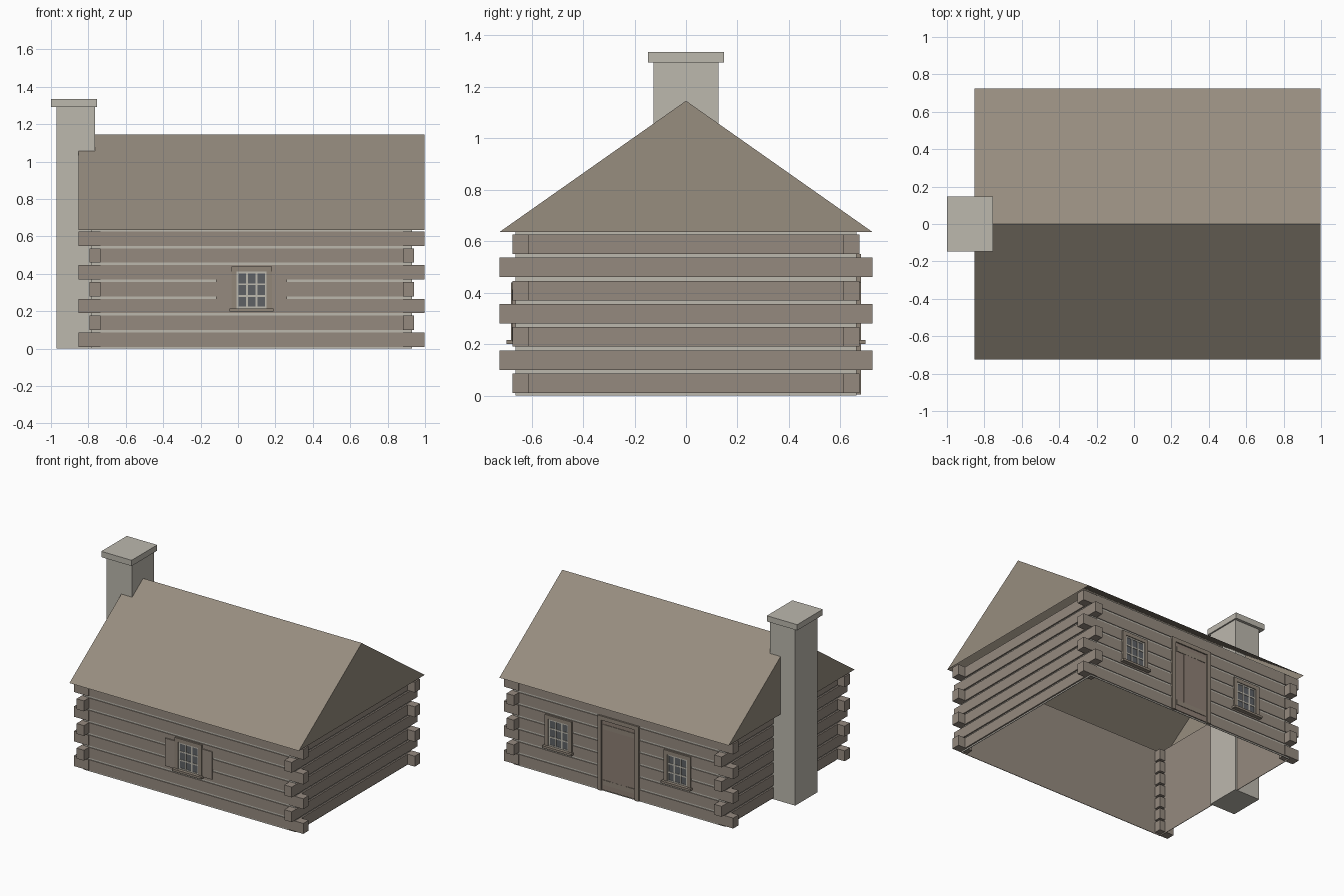
import bpy
import bmesh
from mathutils import Vector

if "Cube" in bpy.data.objects:
    bpy.data.objects.remove(bpy.data.objects["Cube"])


def material(name, rgb):
    """Flat colour from 0-255 display values, stored as linear."""
    lin = [((c / 255 + 0.055) / 1.055) ** 2.4 for c in rgb]
    m = bpy.data.materials.new(name)
    m.use_nodes = True
    m.diffuse_color = (*lin, 1)
    m.node_tree.nodes["Principled BSDF"].inputs["Base Color"].default_value = (*lin, 1)
    return m


log_wood = material("log wood", (149, 138, 127))
shingle = material("roof shingle", (151, 141, 127))
stone = material("pale stone and mortar", (188, 184, 174))
trim_wood = material("trim wood", (145, 134, 121))
door_wood = material("door wood", (142, 128, 117))
glass = material("window glass", (94, 97, 101))


def finish(name, bm, *mats):
    mesh = bpy.data.meshes.new(name)
    bm.to_mesh(mesh)
    bm.free()
    for m in mats:
        mesh.materials.append(m)
    ob = bpy.data.objects.new(name, mesh)
    bpy.context.collection.objects.link(ob)
    return ob


def boxes(name, mat, spans):
    """One object from boxes, each given as x, y and z ranges."""
    bm = bmesh.new()
    for span in spans:
        lo, hi = (Vector(f(r) for r in span) for f in (min, max))
        cube = bmesh.ops.create_cube(bm, size=1)["verts"]
        bmesh.ops.scale(bm, vec=hi - lo, verts=cube)
        bmesh.ops.translate(bm, vec=(lo + hi) / 2, verts=cube)
    return finish(name, bm, mat)


# Main dimensions
MID = 0.073                    # middle of the cabin along x
WX, WY, EAVE = 0.856, 0.663, 0.635
RX, RY, RIDGE = 0.925, 0.725, 1.145
ROWS = [(0.01 + 0.09 * k, 0.086 + 0.09 * k) for k in range(7)]


# Walls: mortar outside, wood inside, open above and below
bm = bmesh.new()
rings = []
for inset, z in ((0, EAVE), (0, 0), (0.004, 0), (0.004, EAVE)):
    rings.append([bm.verts.new((MID + sx * (WX - inset), sy * (WY - inset), z))
                  for sx, sy in ((-1, -1), (1, -1), (1, 1), (-1, 1))])
for r in range(3):
    for i in range(4):
        j = (i + 1) % 4
        f = bm.faces.new((rings[r][i], rings[r + 1][i], rings[r + 1][j], rings[r][j]))
        f.material_index = 1 if r == 2 else 0
finish("wall_shell", bm, stone, log_wood)

# Log faces on the four walls
for s, label in ((-1, "front"), (1, "back")):
    boxes(label + "_logs", log_wood,
          [((MID - WX, MID + WX), (s * 0.66, s * 0.668), z) for z in ROWS])
for s, label in ((-1, "right"), (1, "left")):
    boxes(label + "_logs", log_wood,
          [((MID + s * 0.853, MID + s * 0.867), (-WY, WY), z) for z in ROWS])

# Corner log ends, alternating direction by row
ends = []
for sx in (-1, 1):
    for sy in (-1, 1):
        for k, z in enumerate(ROWS):
            out_x, out_y = (0.868, RY) if k % 2 else (RX, 0.673)
            ends.append(((MID + sx * 0.808, MID + sx * out_x),
                         (sy * 0.611, sy * out_y), z))
boxes("corner_log_ends", log_wood, ends)

# Gabled roof, hollow underneath
bm = bmesh.new()
left, right = ([bm.verts.new((MID + s * RX, y, z))
                for y, z in ((-RY, EAVE), (0, RIDGE), (RY, EAVE))] for s in (-1, 1))
bm.faces.new((left[0], right[0], right[1], left[1]))
bm.faces.new((left[1], right[1], right[2], left[2]))
bm.faces.new(right)
bm.faces.new(left[::-1])
finish("roof", bm, shingle)

# Chimney
boxes("chimney_shaft", stone, [((-0.97, -0.765), (-0.127, 0.127), (0, 1.3))])
boxes("chimney_cap", stone, [((-1.0, -0.755), (-0.147, 0.147), (1.293, 1.335))])


def window(label, x, s):
    """Nine-pane window on the wall facing s along y."""
    w, inner, z0, z1, top = 0.108, 0.08, 0.215, 0.412, 0.44
    boxes(label + "_glass", glass,
          [((x - inner, x + inner), (s * 0.66, s * 0.670), (z0, z1))])
    bars = []
    for k in range(4):
        c = x - 0.0755 + k * 0.151 / 3
        h = z0 + 0.005 + k * (z1 - z0 - 0.01) / 3
        bars.append(((c - 0.005, c + 0.005), (s * 0.665, s * 0.673), (z0, z1)))
        bars.append(((x - inner, x + inner), (s * 0.665, s * 0.673), (h - 0.005, h + 0.005)))
    boxes(label + "_glazing_bars", stone, bars)
    y = (s * 0.66, s * 0.679)
    boxes(label + "_frame", trim_wood,
          [((x - w, x - inner), y, (z0, top)), ((x + inner, x + w), y, (z0, top)),
           ((x - inner, x + inner), y, (z1, top))])
    boxes(label + "_sill", trim_wood,
          [((x - 0.118, x + 0.118), (s * 0.66, s * 0.697), (0.2, 0.216))])


# Windows, with shutters on the front one
window("front_window", MID, -1)
window("back_left_window", MID + 0.483, 1)
window("back_right_window", MID - 0.475, 1)
boxes("front_shutters", log_wood,
      [((MID + s * 0.108, MID + s * 0.19), (-0.66, -0.676), (0.21, 0.412)) for s in (-1, 1)])

# Back door
boxes("door_panel", door_wood, [((MID - 0.14, MID + 0.14), (0.66, 0.671), (0.01, 0.53))])
boxes("door_frame", trim_wood,
      [((MID + s * 0.135, MID + s * 0.165), (0.66, 0.68), (0.005, 0.55)) for s in (-1, 1)]
      + [((MID - 0.135, MID + 0.135), (0.66, 0.68), (0.52, 0.55))])
boxes("door_battens", trim_wood,
      [((MID - 0.125, MID + 0.125), (0.67, 0.675), (z, z + 0.035)) for z in (0.05, 0.455)])
boxes("door_middle_plank", door_wood,
      [((MID - 0.064, MID + 0.064), (0.67, 0.674), (0.085, 0.455))])
